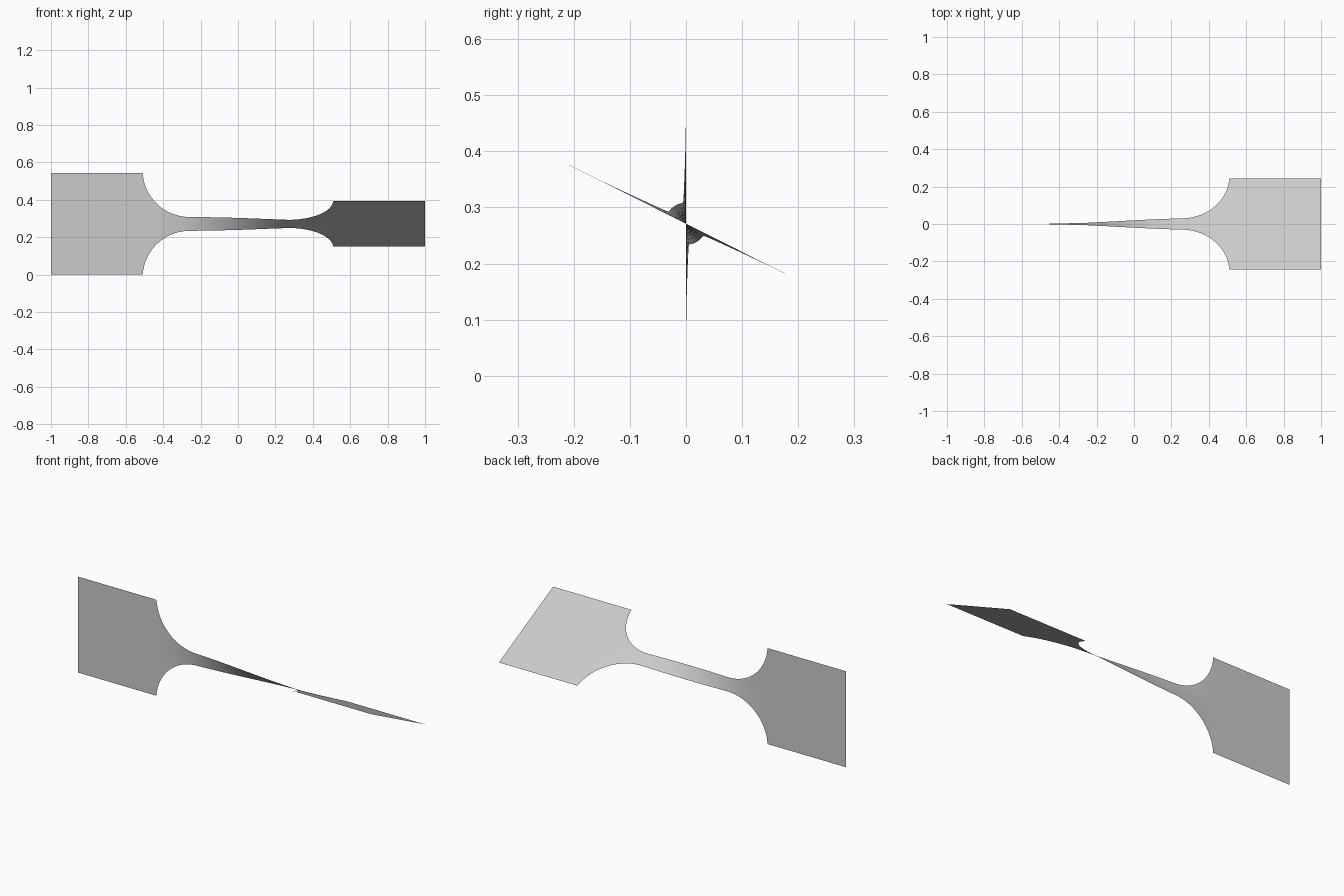
import bpy, bmesh, math

if "Cube" in bpy.data.objects:
    bpy.data.objects.remove(bpy.data.objects["Cube"])

HALF = 0.271               # grip half height
NECK = 0.0375              # gauge half height
GRIP_X = 0.51              # inner edge of the grips
RADIUS = 0.25              # fillet radius
FILLET_X = 0.26            # fillet arc centre
TWIST = math.radians(63.3)


def half_width(x):
    """Outline of the test strip: straight neck, round fillets."""
    d = max(0.0, abs(x) - FILLET_X)
    return min(HALF, NECK + RADIUS - math.sqrt(max(0.0, RADIUS ** 2 - d * d)))


def twist(x):
    """Twist eases in and out between the two grips."""
    t = min(1.0, max(0.0, (x + GRIP_X) / (2 * GRIP_X)))
    return TWIST * t * t * (3 - 2 * t)


# Stations along the strip, closer together around the fillets
arc = [FILLET_X + (GRIP_X - FILLET_X) * math.sin(i / 24 * math.pi / 2) for i in range(25)]
neck = [FILLET_X * (i / 20) for i in range(-19, 20)]
xs = [-1.0] + [-x for x in reversed(arc)] + neck + arc + [1.0]

# Twisted sheet
ROWS = 12
bm = bmesh.new()
grid = []
for x in xs:
    w = HALF if abs(x) >= GRIP_X - 1e-6 else half_width(x)
    a = twist(x)
    col = []
    for j in range(ROWS + 1):
        s = w * (2 * j / ROWS - 1)
        col.append(bm.verts.new((x, -s * math.sin(a), HALF + s * math.cos(a))))
    grid.append(col)
for c0, c1 in zip(grid, grid[1:]):
    for j in range(ROWS):
        bm.faces.new((c0[j], c1[j], c1[j + 1], c0[j + 1])).smooth = True

mesh = bpy.data.meshes.new("twisted_strip")
bm.to_mesh(mesh)
bm.free()
strip = bpy.data.objects.new("twisted_strip", mesh)
bpy.context.collection.objects.link(strip)

mat = bpy.data.materials.new("light grey")
mat.diffuse_color = (0.6, 0.6, 0.6, 1)
mat.use_nodes = True
mat.node_tree.nodes["Principled BSDF"].inputs["Base Color"].default_value = mat.diffuse_color
mesh.materials.append(mat)
